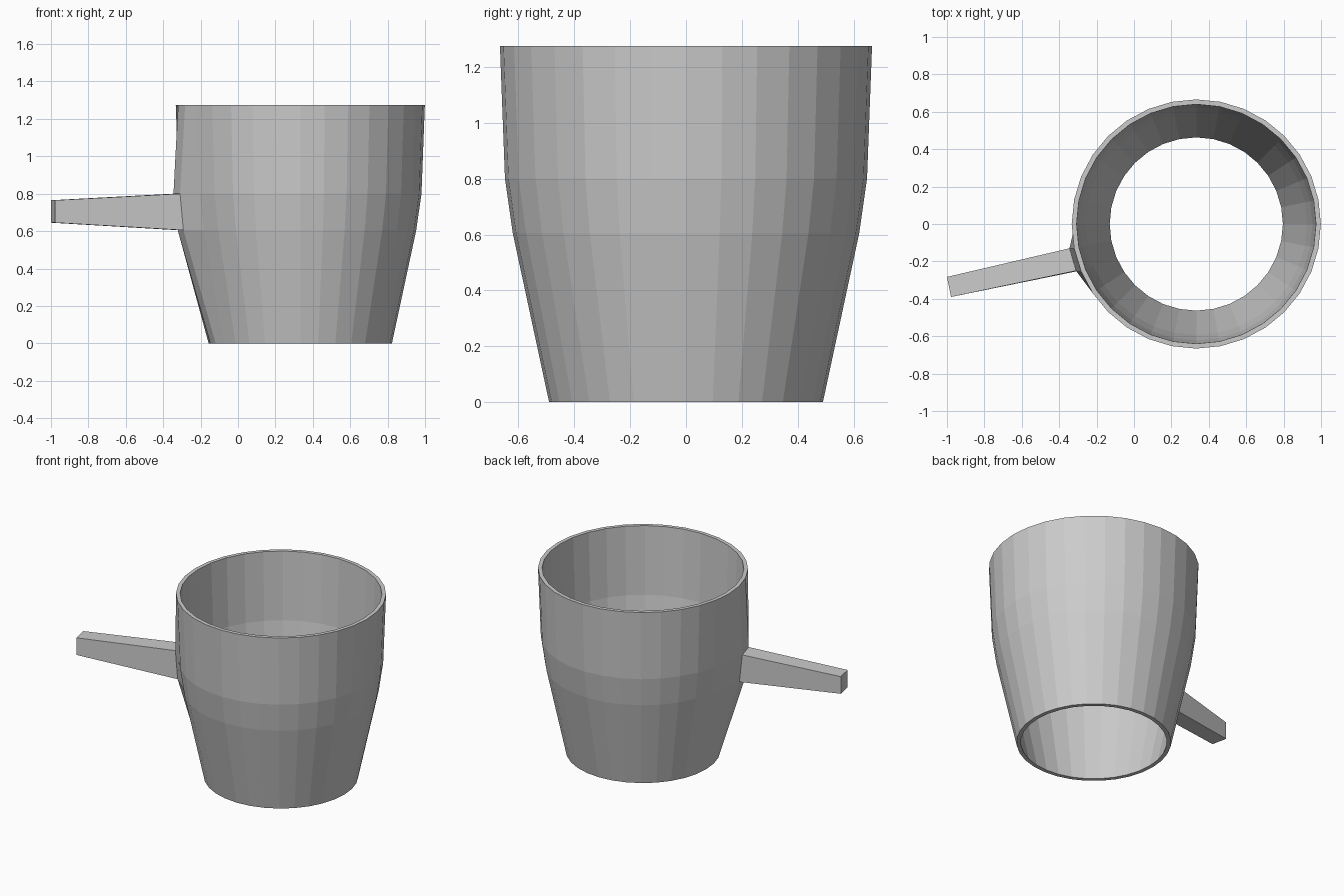
import bpy, bmesh, math

if "Cube" in bpy.data.objects:
    bpy.data.objects.remove(bpy.data.objects["Cube"])

SIDES = 32
CENTRE_X = 0.333
# closed wall profile (radius, z): outer bottom to rim, then inner rim to bottom
PROFILE = [(0.49, 0), (0.62, 0.605), (0.648, 0.80), (0.666, 1.275),
           (0.64, 1.275), (0.621, 0.80), (0.593, 0.605), (0.463, 0)]

bm = bmesh.new()

# open-bottomed cup wall
rings = []
for r, z in PROFILE:
    ring = []
    for i in range(SIDES):
        a = 2 * math.pi * i / SIDES
        ring.append(bm.verts.new((CENTRE_X + r * math.cos(a), r * math.sin(a), z)))
    rings.append(ring)

h0, h1 = SIDES // 2 + 1, SIDES // 2 + 2   # facet that carries the handle
for k, low in enumerate(rings):
    high = rings[(k + 1) % len(rings)]
    for i in range(SIDES):
        if k == 1 and i == h0:
            continue
        j = (i + 1) % SIDES
        bm.faces.new((low[i], low[j], high[j], high[i]))

# handle root, pulled out of the wall
root = [rings[1][h0], rings[1][h1], rings[2][h1], rings[2][h0]]
for v, (x, y) in zip(root, [(-0.322, -0.13), (-0.292, -0.25),
                            (-0.31, -0.25), (-0.345, -0.13)]):
    v.co.x, v.co.y = x, y

# tapered handle and its end
tip = [bm.verts.new(c) for c in [(-1.0, -0.283, 0.645), (-0.978, -0.39, 0.645),
                                 (-0.978, -0.39, 0.765), (-1.0, -0.283, 0.765)]]
for i in range(4):
    j = (i + 1) % 4
    bm.faces.new((root[i], root[j], tip[j], tip[i]))
bm.faces.new(tip)

bmesh.ops.recalc_face_normals(bm, faces=bm.faces[:])
mesh = bpy.data.meshes.new("cup_with_handle")
bm.to_mesh(mesh)
bm.free()
bpy.context.collection.objects.link(bpy.data.objects.new("cup_with_handle", mesh))
